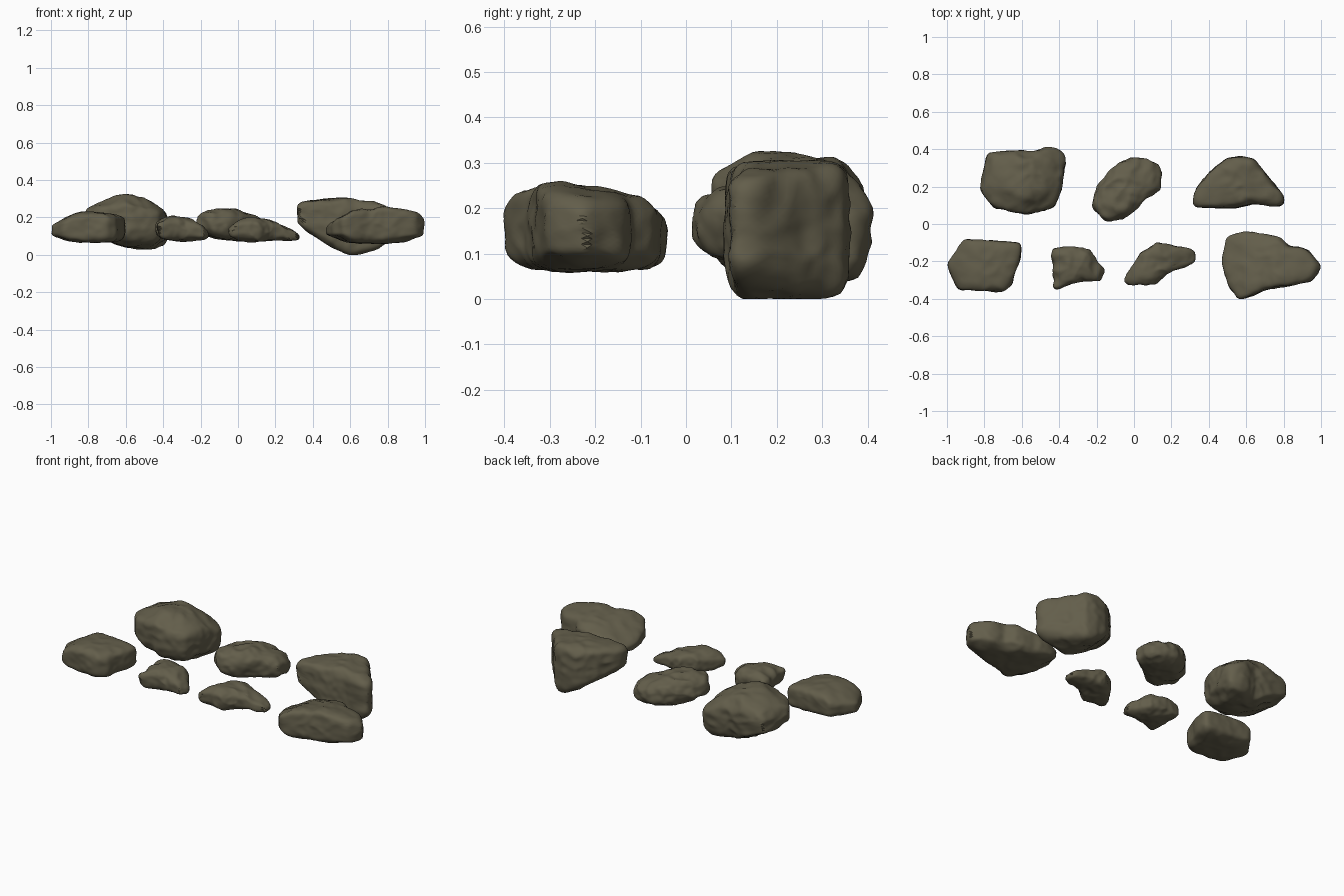
import bpy, bmesh, math, random
from mathutils import Vector, noise

cube = bpy.data.objects.get("Cube")
if cube:
    bpy.data.objects.remove(cube, do_unlink=True)

# One stone colour for every rock
stone = bpy.data.materials.new("olive_grey_stone")
stone.use_nodes = True
STONE_COLOUR = (.125, .112, .07, 1)
stone.diffuse_color = STONE_COLOUR
shader = stone.node_tree.nodes["Principled BSDF"]
shader.inputs["Base Color"].default_value = STONE_COLOUR
shader.inputs["Roughness"].default_value = .9


def cross(a, b):
    return a.x * b.y - a.y * b.x


def edge_distance(points, direction):
    """Distance from the centre to a clockwise outline along a direction."""
    best = 0
    for i, b in enumerate(points):
        a = points[i - 1]
        if cross(a, direction) <= 0 and cross(direction, b) <= 0:
            slope = cross(direction, b - a)
            if abs(slope) > 1e-9:
                best = max(best, cross(a, b) / slope)
    return best


def heights_at(profile, x):
    """Bottom and top of the rock at x, from (x, bottom, top) stations."""
    x = min(max(x, profile[0][0]), profile[-1][0])
    for left, right in zip(profile, profile[1:]):
        if x <= right[0]:
            f = (x - left[0]) / (right[0] - left[0])
            return [left[k] + f * (right[k] - left[k]) for k in (1, 2)]


def chisel_planes(rng, depth):
    """Oblique planes that break the rounded rim into facets."""
    planes = []
    for i in range(9):
        angle = i * math.tau / 9 + rng.uniform(-.3, .3)
        lift = rng.choice((-1, 1)) * rng.uniform(.5, 1.3)
        normal = Vector((math.cos(angle), math.sin(angle), lift)).normalized()
        planes.append((normal, depth + rng.uniform(-.06, .06)))
    return planes


def rock(name, outline, profile, boxiness, rough, seed, depth=1.12, under=0, over=0):
    """Weathered boulder; under and over slope its bottom and top along y."""
    rng = random.Random(seed)
    centre = sum((Vector(p) for p in outline), Vector((0, 0))) / len(outline)
    points = [Vector(p) - centre for p in outline]
    offset = Vector((seed * 7, seed * 3, seed))
    planes = chisel_planes(rng, depth)

    bm = bmesh.new()
    bmesh.ops.create_icosphere(bm, subdivisions=5, radius=1)
    for vert in bm.verts:
        # Squarish section, then trimmed by the chisel planes
        u = vert.co.normalized()
        flat = u.xy.length
        u = u / (flat ** boxiness + abs(u.z) ** boxiness) ** (1 / boxiness)
        for normal, limit in planes:
            reach = u.dot(normal)
            if reach > limit:
                u = u * (limit / reach)

        # Stretch to the outline and the height profile
        plan = centre.copy()
        if flat > 1e-6:
            direction = u.xy.normalized()
            plan += direction * edge_distance(points, direction) * u.xy.length
        low, high = heights_at(profile, plan.x)
        low += under * (plan.y - centre.y)
        high += over * (plan.y - centre.y)
        vert.co = (plan.x, plan.y, (low + high) / 2 + u.z * (high - low) / 2)

    # Wear the sharp corners
    for _ in range(3):
        bmesh.ops.smooth_vert(bm, verts=bm.verts, factor=.5,
                              use_axis_x=True, use_axis_y=True, use_axis_z=True)
    bm.normal_update()

    # Broad lumps, creases and fine grain
    for vert in bm.verts:
        q = vert.co + offset
        lump = noise.noise(q * 7)
        crease = .4 - abs(noise.noise(q * 12 + offset)) * 2
        grain = noise.noise(q * 30)
        vert.co += vert.normal * rough * (.6 * lump + .6 * crease + .3 * grain + .2)
        vert.co.z = max(vert.co.z, 0)

    mesh = bpy.data.meshes.new(name)
    bm.to_mesh(mesh)
    bm.free()
    mesh.materials.append(stone)
    obj = bpy.data.objects.new(name, mesh)
    bpy.context.collection.objects.link(obj)
    bpy.ops.object.select_all(action="DESELECT")
    obj.select_set(True)
    bpy.context.view_layer.objects.active = obj
    bpy.ops.object.shade_smooth_by_angle(angle=math.radians(45))


# Back row
rock("back_right_boulder",
     [(-.78, .38), (-.65, .39), (-.55, .38), (-.45, .41), (-.37, .38),
      (-.37, .31), (-.39, .19), (-.43, .09), (-.58, .05), (-.75, .09), (-.82, .18)],
     [(-.82, .1, .27), (-.6, .04, .32), (-.38, .03, .26)],
     boxiness=3.6, rough=.013, seed=1, depth=1.06, under=-.03, over=-.08)

rock("back_middle_rock",
     [(-.02, .36), (.07, .35), (.14, .32), (.15, .2), (.03, .1), (-.05, .04),
      (-.15, .01), (-.22, .09), (-.2, .2), (-.12, .29)],
     [(-.2, .1, .24), (-.02, .08, .24), (.15, .07, .2)],
     boxiness=3, rough=.016, seed=2, over=-.08)

rock("back_left_block",
     [(.41, .28), (.5, .35), (.57, .36), (.64, .35), (.7, .27), (.8, .15),
      (.8, .09), (.65, .11), (.54, .09), (.31, .09), (.33, .19)],
     [(.3, .17, .28), (.5, .04, .3), (.6, 0, .3), (.8, .04, .28)],
     boxiness=8, rough=.01, seed=3, depth=1.24)

# Front row
rock("front_right_slab",
     [(-.91, -.08), (-.75, -.09), (-.6, -.1), (-.61, -.18), (-.65, -.32),
      (-.7, -.36), (-.82, -.36), (-.94, -.35), (-1, -.22)],
     [(-1, .09, .17), (-.85, .07, .23), (-.6, .065, .22)],
     boxiness=4.5, rough=.007, seed=4, depth=1.18, under=.05)

rock("front_small_rock",
     [(-.44, -.13), (-.33, -.12), (-.24, -.14), (-.2, -.2), (-.16, -.25),
      (-.18, -.31), (-.28, -.3), (-.43, -.35), (-.43, -.23)],
     [(-.44, .08, .19), (-.35, .08, .205), (-.25, .08, .19), (-.16, .08, .14)],
     boxiness=3.6, rough=.013, seed=5)

rock("front_middle_rock",
     [(.12, -.1), (.2, -.11), (.32, -.14), (.33, -.2), (.25, -.24), (.17, -.27),
      (.11, -.32), (-.01, -.33), (-.06, -.31), (-.02, -.24), (.03, -.16)],
     [(-.06, .08, .17), (.06, .07, .2), (.2, .08, .18), (.33, .07, .12)],
     boxiness=3.2, rough=.012, seed=6)

rock("front_left_boulder",
     [(.59, -.04), (.78, -.07), (.83, -.12), (.92, -.13), (1, -.23), (.95, -.31),
      (.83, -.33), (.7, -.35), (.57, -.41), (.52, -.36), (.47, -.21), (.49, -.07)],
     [(.47, .1, .16), (.6, .065, .22), (.77, .06, .25), (1, .07, .23)],
     boxiness=5, rough=.009, seed=7, depth=1.18, over=-.15)
